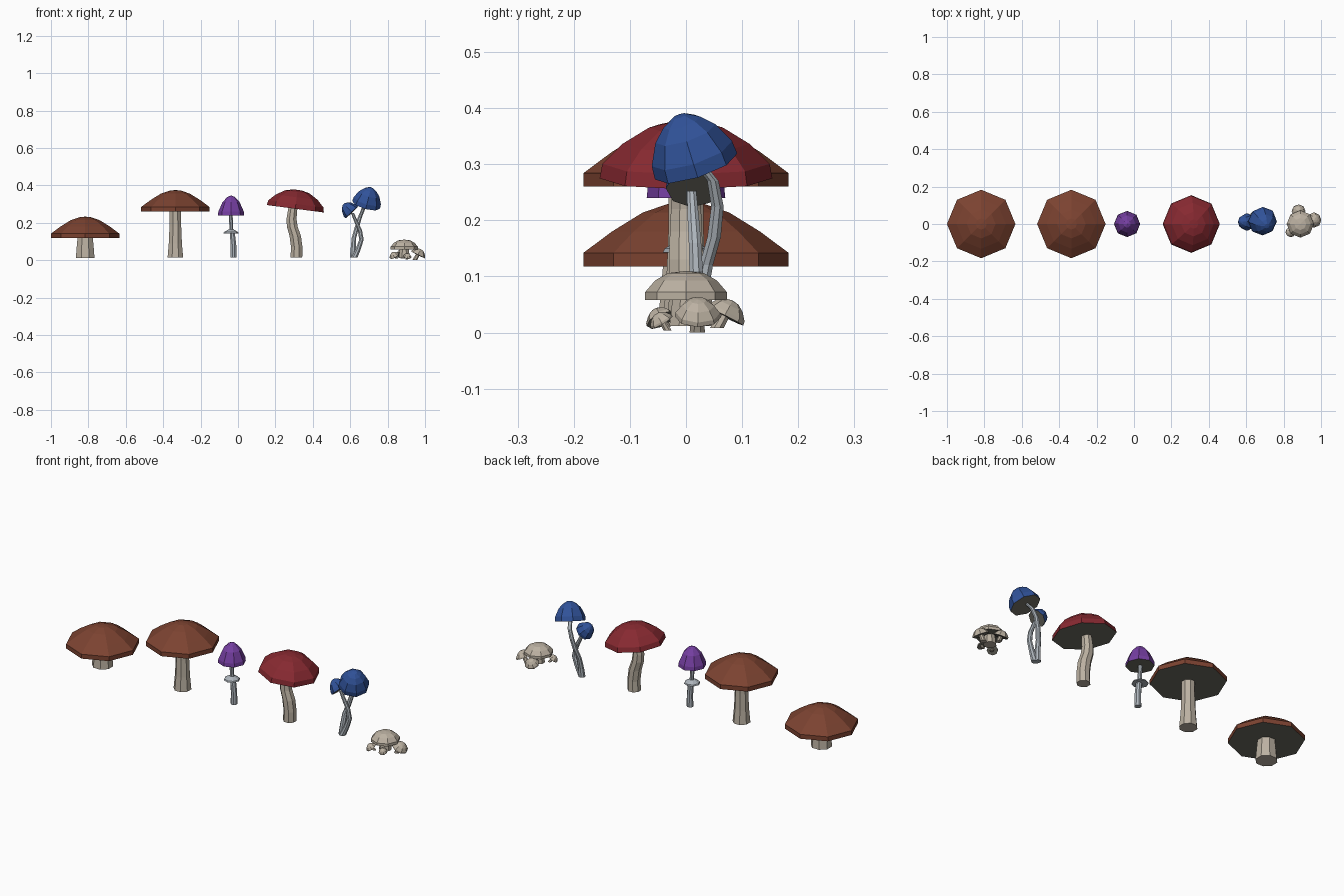
import bpy, bmesh
from math import cos, sin, pi
from mathutils import Vector, Matrix

if "Cube" in bpy.data.objects:
    bpy.data.objects.remove(bpy.data.objects["Cube"])


def material(name, r, g, b):
    m = bpy.data.materials.new(name)
    m.diffuse_color = (r, g, b, 1)
    m.use_nodes = True
    m.node_tree.nodes["Principled BSDF"].inputs["Base Color"].default_value = m.diffuse_color
    return m


BROWN = material("brown", 0.20, 0.055, 0.03)
PURPLE = material("purple", 0.18, 0.05, 0.36)
RED = material("red", 0.24, 0.022, 0.03)
BLUE = material("blue", 0.03, 0.085, 0.32)
CREAM = material("cream", 0.50, 0.44, 0.36)
PALE = material("pale_grey", 0.42, 0.46, 0.50)
GILL = material("gill_grey", 0.15, 0.145, 0.12)
N = 8


def finish(name, bm, mats):
    bmesh.ops.recalc_face_normals(bm, faces=bm.faces[:])
    me = bpy.data.meshes.new(name)
    bm.to_mesh(me)
    bm.free()
    for m in mats:
        me.materials.append(m)
    ob = bpy.data.objects.new(name, me)
    bpy.context.collection.objects.link(ob)
    return ob


def bridge(bm, rings):
    for a, b in zip(rings, rings[1:]):
        for i in range(N):
            j = (i + 1) % N
            bm.faces.new((a[i], a[j], b[j], b[i]))


def cap(name, centre, profile, tip, mat, axis=(0, 0, 1), gill=GILL):
    """Turned cap: profile of (radius, height) from rim upward, tip height on top."""
    rot = Vector((0, 0, 1)).rotation_difference(Vector(axis).normalized())
    mw = Matrix.Translation(centre) @ rot.to_matrix().to_4x4()
    bm = bmesh.new()
    rings = [[bm.verts.new(mw @ Vector((r * cos(2 * pi * i / N), r * sin(2 * pi * i / N), h)))
              for i in range(N)] for r, h in profile]
    bridge(bm, rings)
    top = bm.verts.new(mw @ Vector((0, 0, tip)))
    for i in range(N):
        bm.faces.new((rings[-1][i], rings[-1][(i + 1) % N], top))
    under = bm.faces.new(rings[0][::-1])
    under.material_index = 1
    return finish(name, bm, [mat, gill])


def stem(name, path, mat):
    """Tube through (x, y, z, radius) points, horizontal sections."""
    bm = bmesh.new()
    rings = [[bm.verts.new((x + r * cos(2 * pi * (i + .5) / N), y + r * sin(2 * pi * (i + .5) / N), z))
              for i in range(N)] for x, y, z, r in path]
    bridge(bm, rings)
    bm.faces.new(rings[0][::-1])
    bm.faces.new(rings[-1])
    return finish(name, bm, [mat])


# Two broad brown mushrooms
wide = [(.183, 0), (.183, .024), (.132, .062), (.077, .096), (.03, .112)]
cap("short_brown_cap", (-.817, 0, .118), wide, .115, BROWN)
stem("short_brown_stem", [(-.817, 0, .012, .054), (-.817, 0, .06, .050), (-.817, 0, .122, .044)], CREAM)
cap("tall_brown_cap", (-.335, 0, .26), wide, .115, BROWN)
stem("tall_brown_stem", [(-.335, 0, .014, .045), (-.335, 0, .09, .038),
                         (-.335, 0, .18, .034), (-.335, 0, .265, .033)], CREAM)

# Purple mushroom with a skirt ring
cap("purple_cap", (-.037, 0, .24), [(.070, 0), (.068, .02), (.046, .07), (.02, .098)], .106, PURPLE)
stem("purple_stem", [(-.024, 0, .014, .017), (-.024, 0, .08, .016), (-.030, 0, .14, .015),
                     (-.035, 0, .155, .011), (-.039, 0, .245, .011)], PALE)
cap("purple_skirt", (-.037, 0, .143), [(.041, 0), (.038, .007), (.016, .02)], .022, PALE, gill=PALE)

# Red mushroom, leaning cap on a bent stem
cap("red_cap", (.306, 0, .275), [(.154, 0), (.149, .026), (.113, .062), (.066, .091), (.025, .101)],
    .102, RED, axis=(.13, 0, 1))
stem("red_stem", [(.312, 0, .014, .034), (.314, 0, .07, .033), (.306, 0, .13, .033),
                  (.29, 0, .18, .031), (.286, 0, .22, .029), (.294, 0, .285, .026)], CREAM)

# Pair of blue mushrooms with crossing stems
bell = [(.077, 0), (.075, .025), (.056, .064), (.034, .086), (.013, .098)]
cap("large_blue_cap", (.685, .018, .296), bell, .099, BLUE, axis=(.26, -.3, .92))
stem("large_blue_stem", [(.614, .02, .014, .018), (.616, .024, .06, .015), (.62, .036, .12, .013),
                         (.634, .05, .17, .013), (.65, .056, .225, .012), (.668, .048, .27, .011),
                         (.68, .025, .30, .010)], PALE)
cap("small_blue_cap", (.608, .01, .255), [(r * .60, h * .63) for r, h in bell], .063, BLUE,
    axis=(-.68, .05, .73))
stem("small_blue_stem", [(.622, .012, .014, .018), (.643, .016, .06, .015), (.66, .018, .11, .013),
                         (.652, .016, .16, .012), (.632, .013, .205, .011), (.612, .01, .252, .009)], PALE)

# Cream cluster: one main mushroom and small ones sprouting around it
cap("cream_cap", (.889, 0, .058), [(.073, 0), (.073, .014), (.055, .035), (.032, .048)], .052, CREAM)
stem("cream_stem", [(.889, 0, .012, .032), (.889, 0, .06, .026)], CREAM)
bud = [(1, 0), (.97, .2), (.7, .55), (.35, .8)]
buds = [((.962, .021, .028), (.45, .02, .9), .041, (.945, .02, .0)),
        ((.880, .069, .029), (-.05, .45, .9), .037, (.882, .055, .008)),
        ((.836, -.045, .022), (-.45, -.4, .85), .027, (.848, -.036, .01)),
        ((.905, -.043, .018), (.15, -.5, .85), .022, (.902, -.033, .004))]
for k, (c, ax, r, foot) in enumerate(buds):
    cap(f"cream_bud_cap_{k + 1}", c, [(a * r, h * r) for a, h in bud], r * .85, CREAM, ax)
    stem(f"cream_bud_stem_{k + 1}", [(*foot, r * .36), (c[0], c[1], c[2] + .004, r * .3)], CREAM)
